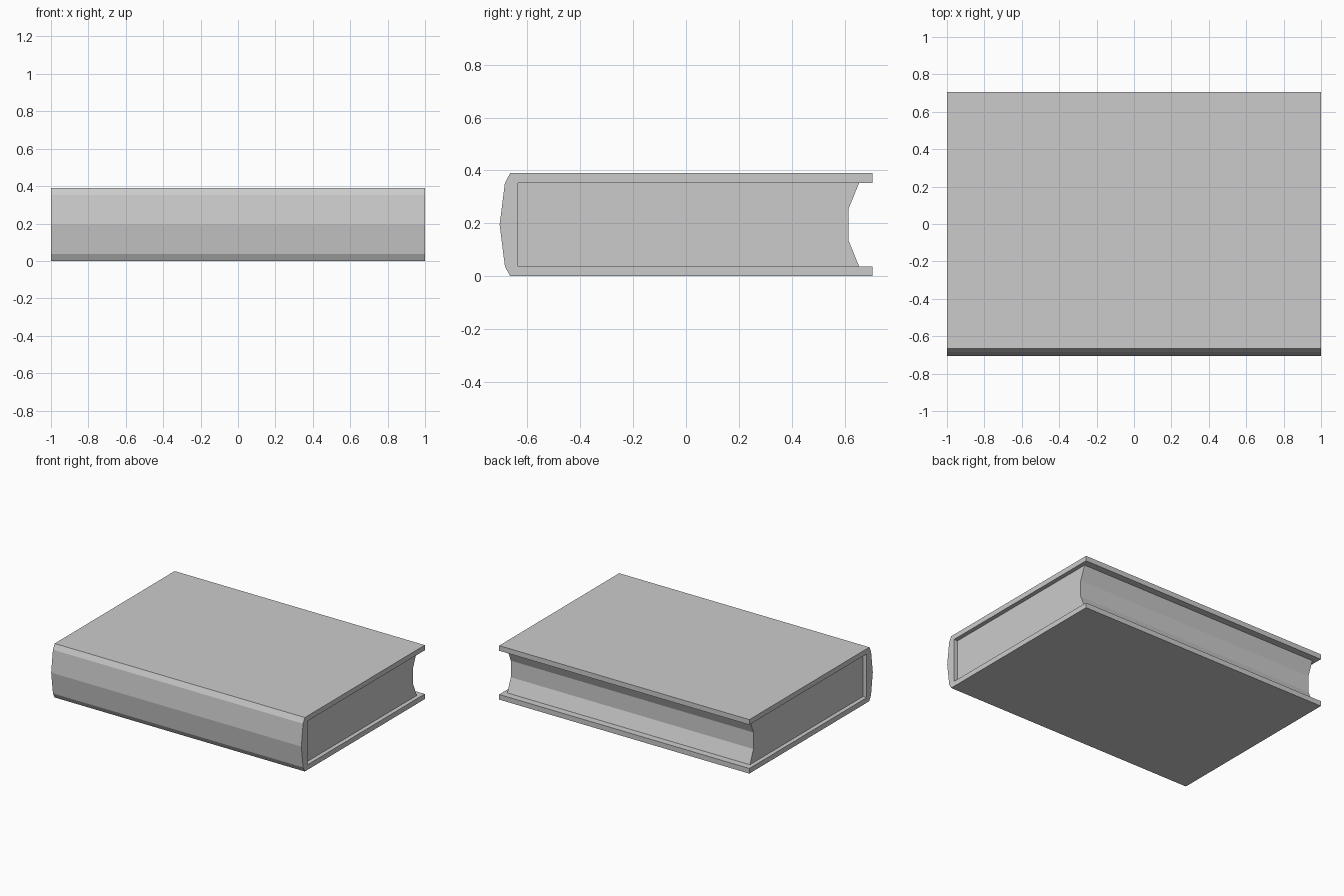
import bpy, bmesh

if "Cube" in bpy.data.objects:
    bpy.data.objects.remove(bpy.data.objects["Cube"])

TOP = 0.39          # height of the closed book
BOARD = 0.037       # thickness of a cover board
SPINE_IN = -0.635   # inner face of the spine


def extrude_profile(name, profile, half_length):
    """Extrude a closed (y, z) profile along x, centred on x = 0."""
    bm = bmesh.new()
    verts = [bm.verts.new((-half_length, y, z)) for y, z in profile]
    face = bm.faces.new(verts)
    new = bmesh.ops.extrude_face_region(bm, geom=[face])["geom"]
    moved = [v for v in new if isinstance(v, bmesh.types.BMVert)]
    bmesh.ops.translate(bm, verts=moved, vec=(2 * half_length, 0, 0))
    bmesh.ops.recalc_face_normals(bm, faces=bm.faces)
    return finish(name, bm)


def finish(name, bm):
    mesh = bpy.data.meshes.new(name)
    bm.to_mesh(mesh)
    bm.free()
    obj = bpy.data.objects.new(name, mesh)
    bpy.context.collection.objects.link(obj)
    return obj


def mirrored(lower):
    """Complete a profile by reflecting its lower half about mid height."""
    return lower + [(y, TOP - z) for y, z in reversed(lower) if z < TOP / 2]


# Cover: two boards joined by a faceted, rounded spine
outer = mirrored([(0.705, 0), (-0.665, 0), (-0.685, BOARD), (-0.705, TOP / 2)])
inner = [(0.705, TOP - BOARD), (SPINE_IN, TOP - BOARD),
         (SPINE_IN, BOARD), (0.705, BOARD)]
extrude_profile("cover", outer + inner, 1.0)

# Page block with a hollow fore edge, slightly shorter than the cover
pages = mirrored([(SPINE_IN, BOARD), (0.655, BOARD), (0.615, 0.135)])
extrude_profile("pages", pages, 0.97)

# Flat title panel lying on the front board
bm = bmesh.new()
bm.faces.new([bm.verts.new((x, y, TOP + 0.002)) for x, y in
              ((-0.705, -0.515), (0.63, -0.515), (0.63, 0.52), (-0.705, 0.52))])
finish("cover_panel", bm)
